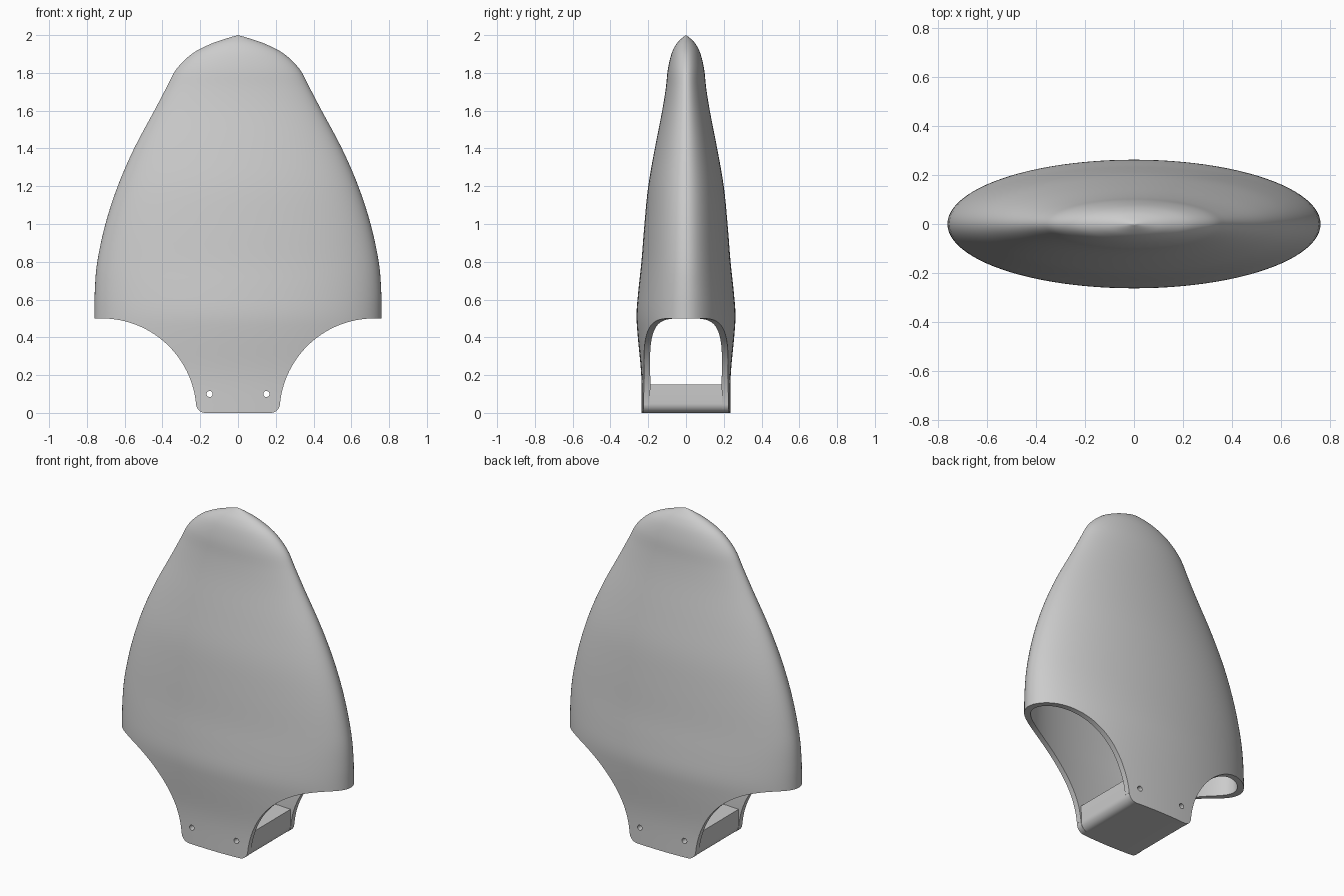
import bpy, bmesh
from math import sin, cos, pi
from mathutils import Vector

cube = bpy.data.objects.get("Cube")
if cube:
    bpy.data.objects.remove(cube, do_unlink=True)

grey = bpy.data.materials.new("plain grey")
grey.use_nodes = True
COLOUR = (0.6, 0.6, 0.6, 1)
grey.diffuse_color = COLOUR
grey.node_tree.nodes["Principled BSDF"].inputs["Base Color"].default_value = COLOUR

# Body stations: height, half width, half depth
STATIONS = [(-0.1, 0.76, 0.235), (0, 0.76, 0.235), (0.2, 0.76, 0.237), (0.4, 0.76, 0.255),
            (0.52, 0.76, 0.262), (0.65, 0.758, 0.252), (0.8, 0.745, 0.236), (1, 0.702, 0.22),
            (1.2, 0.637, 0.2), (1.4, 0.55, 0.165), (1.6, 0.443, 0.126), (1.72, 0.38, 0.107),
            (1.82, 0.326, 0.096), (1.9, 0.245, 0.077), (1.95, 0.152, 0.053),
            (1.98, 0.068, 0.026), (2, 0, 0)]
SIDES, STEPS = 96, 4


def finish(name, bm):
    bmesh.ops.recalc_face_normals(bm, faces=bm.faces)
    mesh = bpy.data.meshes.new(name)
    bm.to_mesh(mesh)
    bm.free()
    mesh.materials.append(grey)
    obj = bpy.data.objects.new(name, mesh)
    bpy.context.collection.objects.link(obj)
    return obj


def smooth_stations(pts):
    """Catmull-Rom curve through the stations."""
    p = [Vector(q) for q in pts]
    p = [2 * p[0] - p[1]] + p + [2 * p[-1] - p[-2]]
    out = []
    for a, b, c, d in zip(p, p[1:], p[2:], p[3:]):
        for i in range(STEPS):
            t = i / STEPS
            out.append(0.5 * (2 * b + (c - a) * t + (2 * a - 5 * b + 4 * c - d) * t**2
                              + (3 * b - a - 3 * c + d) * t**3))
    return out


def loft(name, pts):
    """Stack of ellipses closed by a point at the top."""
    bm = bmesh.new()
    rings = [[bm.verts.new((w * cos(2 * pi * i / SIDES), d * sin(2 * pi * i / SIDES), z))
              for i in range(SIDES)] for z, w, d in smooth_stations(pts)]
    tip = bm.verts.new((0, 0, pts[-1][0]))
    bm.faces.new(rings[0][::-1])
    for low, high in zip(rings, rings[1:]):
        for i in range(SIDES):
            j = (i + 1) % SIDES
            bm.faces.new((low[i], low[j], high[j], high[i]))
    for i in range(SIDES):
        bm.faces.new((rings[-1][i], rings[-1][(i + 1) % SIDES], tip))
    return finish(name, bm)


def prism(name, outline, depth):
    """Outline in x and z, extruded along y."""
    bm = bmesh.new()
    face = bm.faces.new([bm.verts.new((x, -depth, z)) for x, z in outline])
    new = bmesh.ops.extrude_face_region(bm, geom=[face])["geom"]
    bmesh.ops.translate(bm, vec=(0, 2 * depth, 0),
                        verts=[v for v in new if isinstance(v, bmesh.types.BMVert)])
    return finish(name, bm)


def mirrored(half):
    return half + [(-x, z) for x, z in reversed(half)]


def arc(cx, cz, r, start, end, n):
    angles = [start + (end - start) * i / n for i in range(n + 1)]
    return [(cx + r * cos(a), cz + r * sin(a)) for a in angles]


def boolean(obj, cutter, operation):
    mod = obj.modifiers.new(operation.lower(), "BOOLEAN")
    mod.operation, mod.object, mod.solver = operation, cutter, "EXACT"
    bpy.context.view_layer.objects.active = obj
    bpy.ops.object.modifier_apply(modifier=mod.name)


# Hollow body
shell = loft("shell", STATIONS)
inner = [(z - 0.02, w - 0.04, d - 0.035) for z, w, d in STATIONS if w > 0.2]
cavity = loft("cavity_cutter", inner + [(1.93, 0, 0)])
boolean(shell, cavity, "DIFFERENCE")

# Side arches and rounded foot
foot = arc(0.172, 0.05, 0.05, 0, -pi / 2, 8)
arch = arc(0.72, 0, 0.5, pi / 2, pi - 0.1, 40)
trim = prism("trim_cutter", mirrored([(1, 2.2), (1, 0.5)] + arch + foot), 0.6)
boolean(shell, trim, "INTERSECT")

# Block filling the foot
block = prism("base_block", mirrored([(0.22, 0.15)] + arc(0.17, 0.05, 0.05, 0, -pi / 2, 8)), 0.212)

# Fixing holes through foot and block
cutters = [cavity, trim]
for side in (-1, 1):
    hole = prism("hole_cutter", arc(side * 0.15, 0.1, 0.016, 0, 2 * pi * 23 / 24, 23), 0.6)
    cutters.append(hole)
    for part in (shell, block):
        boolean(part, hole, "DIFFERENCE")

for cutter in cutters:
    bpy.data.objects.remove(cutter, do_unlink=True)
for part in (shell, block):
    bpy.ops.object.select_all(action="DESELECT")
    part.select_set(True)
    bpy.context.view_layer.objects.active = part
    bpy.ops.object.shade_smooth_by_angle(angle=pi / 6)
